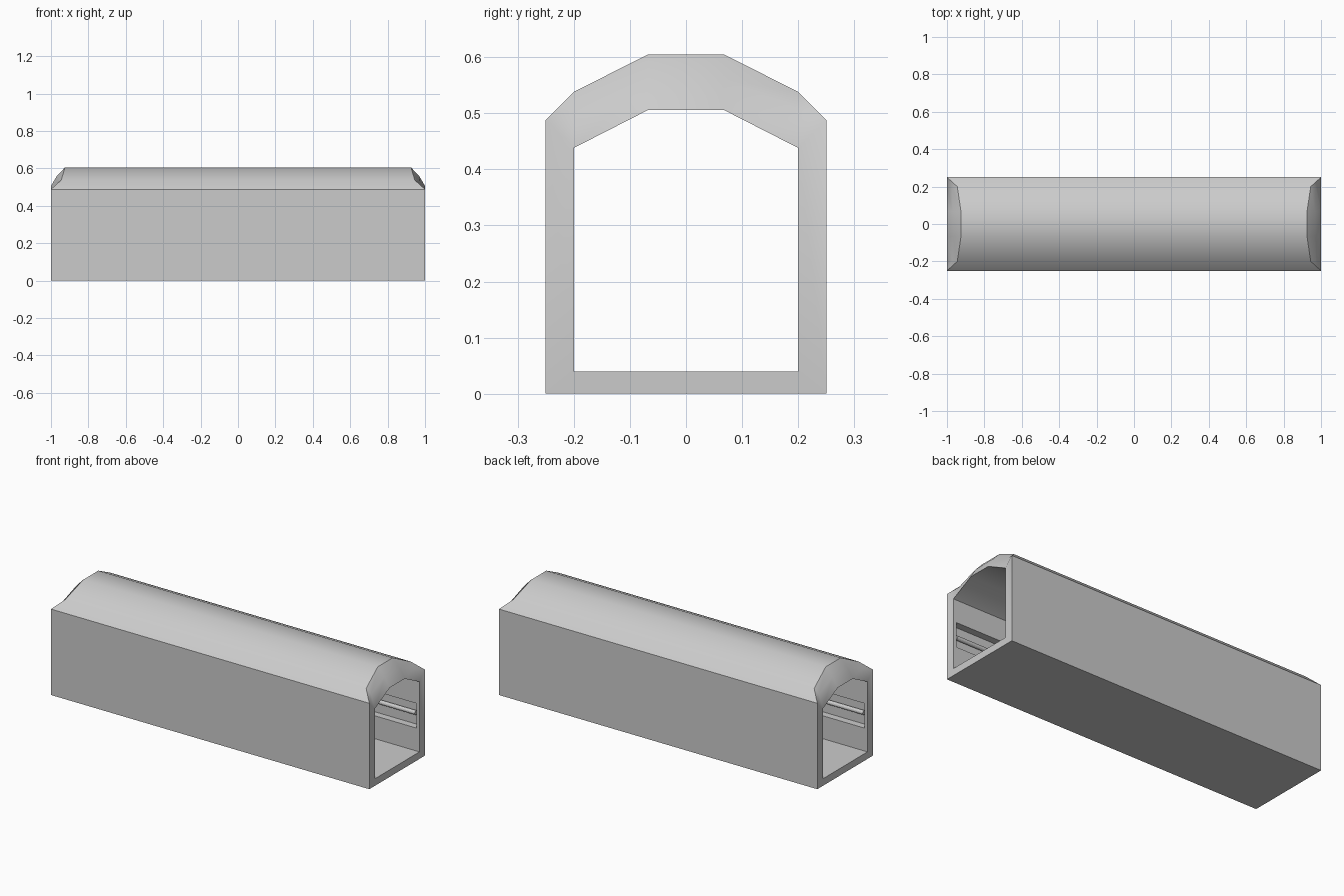
import bpy, bmesh
from math import radians, pi

if "Cube" in bpy.data.objects:
    bpy.data.objects.remove(bpy.data.objects["Cube"])

# half profiles (x, y, z) at the +x end: outer skin, rounded end bevel, inner opening
OUTER = [(1, .25, 0), (1, .25, .488), (.945, .2, .538), (.925, .067, .605)]
BEVEL = [(1, .25, 0), (1, .25, .488), (.972, .195, .51), (.968, .067, .56)]
INNER = [(1, .2, .04), (1, .2, .438), (1, .2, .438), (1, .067, .506)]


def ring(half, side):
    full = half + [(x, -y, z) for x, y, z in reversed(half)]
    return [(x * side, y, z) for x, y, z in full]


# hollow arched shell, lofted around the wall thickness
rings = [ring(OUTER, 1), ring(BEVEL, 1), ring(INNER, 1),
         ring(INNER, -1), ring(BEVEL, -1), ring(OUTER, -1)]
bm = bmesh.new()
verts = {}


def vert(co):
    if co not in verts:
        verts[co] = bm.verts.new(co)
    return verts[co]


for i, a in enumerate(rings):
    b = rings[(i + 1) % len(rings)]
    for j in range(8):
        k = (j + 1) % 8
        corners = list(dict.fromkeys([a[j], a[k], b[k], b[j]]))
        if len(corners) > 2:
            bm.faces.new([vert(c) for c in corners])
bmesh.ops.recalc_face_normals(bm, faces=bm.faces)
mesh = bpy.data.meshes.new("tunnel_shell")
bm.to_mesh(mesh)
bm.free()
shell = bpy.data.objects.new("tunnel_shell", mesh)
bpy.context.collection.objects.link(shell)


def smooth(obj):
    bpy.ops.object.select_all(action='DESELECT')
    obj.select_set(True)
    bpy.context.view_layer.objects.active = obj
    bpy.ops.object.shade_smooth_by_angle(angle=radians(30))


for side in (-1, 1):
    # long recess cut in the inner wall
    bpy.ops.mesh.primitive_cube_add(size=1, location=(0, side * .215, .24))
    cutter = bpy.context.object
    cutter.name = "recess_cutter"
    cutter.scale = (1.96, .05, .14)
    cutter.hide_render = True
    bpy.context.view_layer.update()
    mod = shell.modifiers.new("recess", 'BOOLEAN')
    mod.operation = 'DIFFERENCE'
    mod.solver = 'EXACT'
    mod.object = cutter
    bpy.context.view_layer.objects.active = shell
    bpy.ops.object.modifier_apply(modifier=mod.name)
    bpy.data.objects.remove(cutter)

    # rail running along the recess
    bpy.ops.mesh.primitive_cylinder_add(vertices=12, radius=.012, depth=1.92,
                                        location=(0, side * .226, .242),
                                        rotation=(0, pi / 2, 0))
    rail = bpy.context.object
    rail.name = "wall_rail"
    smooth(rail)

smooth(shell)
